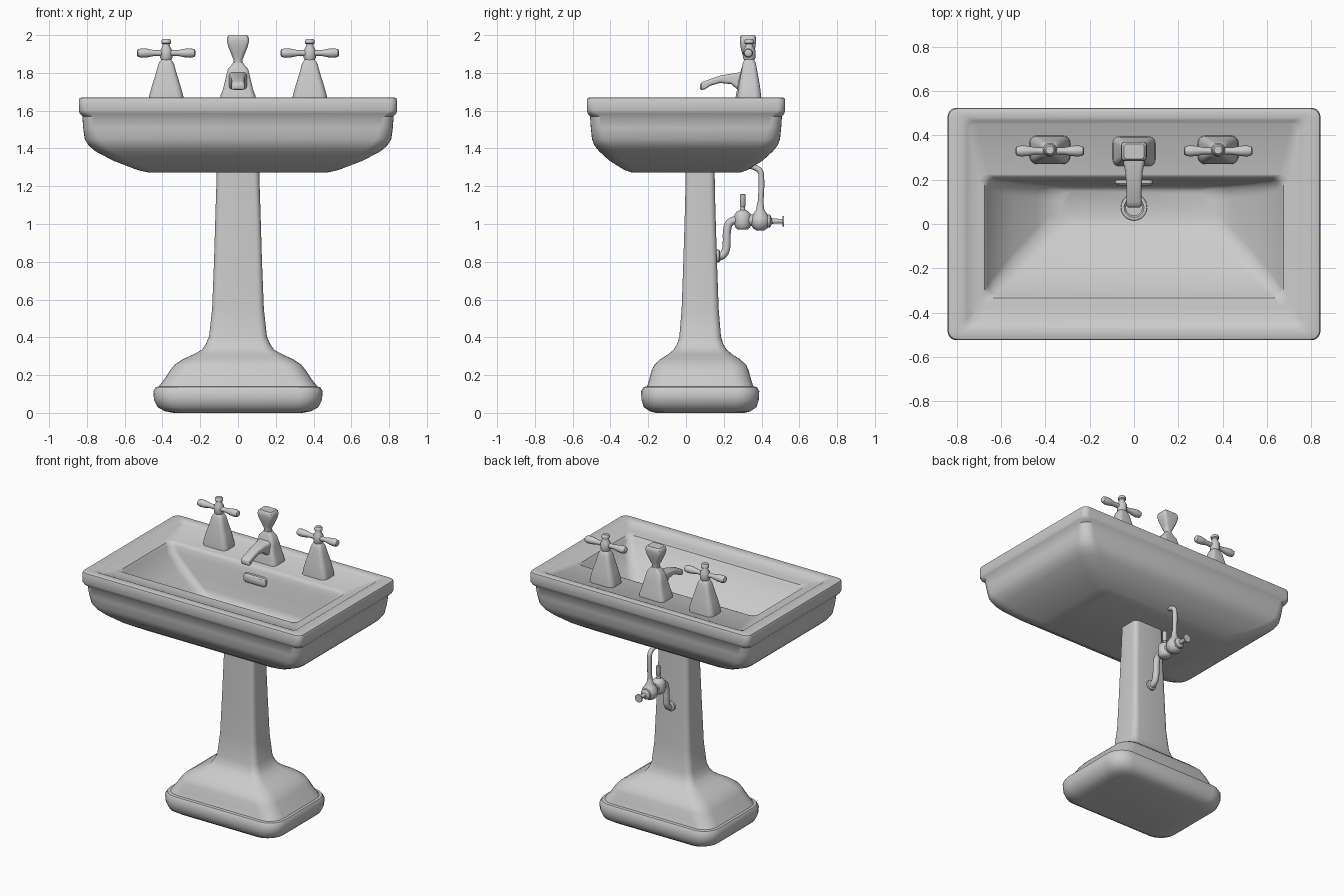
import bpy, bmesh
from math import cos, sin, pi


def ring(hx, hy, r, n):
    """Rounded rectangle outline."""
    r = min(r, hx, hy)
    pts = []
    for k, (sx, sy) in enumerate([(1, 1), (-1, 1), (-1, -1), (1, -1)]):
        for i in range(n + 1):
            a = (k + i / n) * pi / 2
            e = 0.9998  # keeps neighbouring corners from coinciding
            pts.append((sx * (hx - r * e) + r * e * cos(a), sy * (hy - r * e) + r * e * sin(a)))
    return pts


AXES = {
    'Z': lambda u, v, w: (u, v, w),
    'Y': lambda u, v, w: (u, w, v),
    'X': lambda u, v, w: (w, u, v),
}


def loft(name, sections, at=(0, 0, 0), axis='Z', n=5, angle=40):
    """Skin sections (position, half u, half v, corner radius, v offset) along an axis."""
    bm = bmesh.new()
    rows = []
    for w, hx, hy, r, off in sections:
        rows.append([bm.verts.new(AXES[axis](u, v + off, w)) for u, v in ring(hx, hy, r, n)])
    m = len(rows[0])
    for a, b in zip(rows, rows[1:]):
        for i in range(m):
            j = (i + 1) % m
            bm.faces.new((a[i], a[j], b[j], b[i]))
    bm.faces.new(rows[0])
    bm.faces.new(rows[-1])
    bmesh.ops.recalc_face_normals(bm, faces=bm.faces)
    me = bpy.data.meshes.new(name)
    bm.to_mesh(me)
    bm.free()
    ob = bpy.data.objects.new(name, me)
    bpy.context.collection.objects.link(ob)
    ob.location = at
    bpy.ops.object.select_all(action='DESELECT')
    ob.select_set(True)
    bpy.context.view_layer.objects.active = ob
    bpy.ops.object.shade_smooth_by_angle(angle=angle * pi / 180)
    return ob


def turned(name, profile, at, axis='Z'):
    """Round part from (position, radius) pairs."""
    return loft(name, [(w, r, r, r, 0) for w, r in profile], at, axis, n=5)


def pipe(name, pts, radius):
    cu = bpy.data.curves.new(name, 'CURVE')
    cu.dimensions = '3D'
    cu.bevel_depth = radius
    cu.bevel_resolution = 4
    cu.resolution_u = 6
    cu.use_fill_caps = True
    sp = cu.splines.new('BEZIER')
    sp.bezier_points.add(len(pts) - 1)
    for p, (y, z) in zip(sp.bezier_points, pts):
        p.co = (0, y, z)
        p.handle_left_type = p.handle_right_type = 'AUTO'
    ob = bpy.data.objects.new(name, cu)
    bpy.context.collection.objects.link(ob)
    return ob


# Basin: outer shell, rim, sunken deck, then down into the bowl
loft("basin", [
    (1.272, 0.47, 0.285, 0.05, 0), (1.285, 0.53, 0.325, 0.06, 0),
    (1.335, 0.66, 0.405, 0.08, 0), (1.385, 0.755, 0.46, 0.09, 0),
    (1.415, 0.79, 0.485, 0.09, 0), (1.45, 0.812, 0.498, 0.08, 0),
    (1.51, 0.82, 0.504, 0.07, 0), (1.57, 0.824, 0.508, 0.06, 0),
    (1.585, 0.838, 0.521, 0.05, 0), (1.60, 0.842, 0.525, 0.04, 0),
    (1.655, 0.842, 0.525, 0.04, 0), (1.666, 0.838, 0.521, 0.04, 0),
    (1.67, 0.828, 0.511, 0.035, 0), (1.67, 0.775, 0.475, 0.03, 0.003),
    (1.663, 0.755, 0.462, 0.03, 0.003), (1.652, 0.74, 0.448, 0.03, 0.003),
    (1.65, 0.70, 0.30, 0.04, -0.075), (1.645, 0.675, 0.275, 0.04, -0.06),
    (1.625, 0.66, 0.262, 0.04, -0.057), (1.59, 0.645, 0.25, 0.05, -0.052),
    (1.50, 0.55, 0.19, 0.06, -0.005), (1.41, 0.44, 0.125, 0.06, 0.05),
    (1.375, 0.39, 0.095, 0.06, 0.072), (1.36, 0.33, 0.07, 0.05, 0.078),
], n=6)

# Drain ring and overflow opening
turned("drain", [(0, 0.06), (0.008, 0.058), (0.01, 0.045), (0.003, 0.038)], (0, 0.075, 1.359))
loft("overflow", [(0, 0.085, 0.03, 0.02, 0), (-0.02, 0.085, 0.03, 0.02, 0),
                  (-0.028, 0.075, 0.022, 0.015, 0)], (0, 0.202, 1.565), 'Y')

# Pedestal column flaring out to the shoulder, and the rounded plinth
loft("pedestal", [
    (0.13, 0.425, 0.285, 0.10, 0), (0.15, 0.412, 0.278, 0.10, 0),
    (0.175, 0.392, 0.27, 0.10, 0), (0.225, 0.36, 0.257, 0.10, 0),
    (0.255, 0.335, 0.243, 0.09, 0), (0.285, 0.29, 0.21, 0.08, 0),
    (0.31, 0.235, 0.17, 0.06, 0), (0.335, 0.19, 0.14, 0.05, 0),
    (0.365, 0.17, 0.122, 0.045, 0), (0.405, 0.153, 0.11, 0.04, 0),
    (0.55, 0.137, 0.098, 0.035, 0), (0.80, 0.127, 0.089, 0.03, 0),
    (1.10, 0.118, 0.080, 0.03, 0), (1.25, 0.113, 0.077, 0.03, 0),
    (1.30, 0.113, 0.077, 0.03, 0),
], (0, 0.075, 0))
loft("plinth", [
    (0, 0.34, 0.235, 0.08, 0), (0.008, 0.385, 0.265, 0.10, 0),
    (0.03, 0.425, 0.298, 0.11, 0), (0.07, 0.445, 0.311, 0.12, 0),
    (0.115, 0.448, 0.313, 0.12, 0), (0.137, 0.435, 0.30, 0.11, 0),
    (0.142, 0.40, 0.27, 0.10, 0),
], (0, 0.075, 0))

# Tap handles, left and right
for side, x in (("left", -0.38), ("right", 0.38)):
    loft(side + "_tap_base", [
        (1.64, 0.093, 0.065, 0.035, 0), (1.68, 0.09, 0.063, 0.035, 0),
        (1.74, 0.073, 0.055, 0.03, 0), (1.80, 0.054, 0.044, 0.025, 0),
        (1.845, 0.042, 0.036, 0.022, 0), (1.862, 0.033, 0.03, 0.02, 0),
        (1.875, 0.022, 0.022, 0.02, 0),
    ], (x, 0.335, 0))
    turned(side + "_tap_hub", [(1.86, 0.022), (1.88, 0.032), (1.92, 0.032), (1.94, 0.02),
                               (1.952, 0.018), (1.957, 0.026), (1.97, 0.026), (1.98, 0.018)],
           (x, 0.335, 0))
    bar = [(0.155, 0.012), (0.15, 0.02), (0.13, 0.025), (0.10, 0.023), (0.06, 0.015), (0.03, 0.016)]
    turned(side + "_tap_lever", [(-w, r) for w, r in bar] + bar[::-1], (x, 0.33, 1.905), 'X')

# Faucet body, spout and knob
loft("faucet_body", [
    (1.64, 0.098, 0.068, 0.03, 0), (1.68, 0.092, 0.064, 0.03, 0),
    (1.71, 0.08, 0.058, 0.025, 0), (1.77, 0.066, 0.047, 0.022, 0),
    (1.82, 0.054, 0.036, 0.02, 0), (1.84, 0.036, 0.028, 0.018, 0),
    (1.855, 0.026, 0.024, 0.018, 0),
], (0, 0.328, 0))
loft("faucet_knob", [
    (1.84, 0.024, 0.022, 0.02, 0), (1.87, 0.024, 0.022, 0.02, 0),
    (1.90, 0.036, 0.03, 0.02, 0), (1.94, 0.052, 0.04, 0.02, 0),
    (1.97, 0.059, 0.043, 0.018, 0), (1.99, 0.056, 0.042, 0.018, 0),
    (2.0, 0.046, 0.034, 0.015, 0),
], (0, 0.328, 0))
loft("faucet_spout", [
    (0.32, 0.052, 0.05, 0.02, 1.755), (0.275, 0.048, 0.046, 0.02, 1.755),
    (0.24, 0.04, 0.028, 0.018, 1.768), (0.18, 0.035, 0.019, 0.015, 1.766),
    (0.13, 0.033, 0.018, 0.014, 1.75), (0.10, 0.034, 0.022, 0.012, 1.735),
    (0.082, 0.034, 0.02, 0.012, 1.729), (0.075, 0.026, 0.012, 0.01, 1.727),
], axis='Y')

# Supply plumbing behind the column
pipe("lower_pipe", [(0.13, 0.83), (0.185, 0.83), (0.208, 0.855), (0.215, 0.90), (0.217, 0.96),
                    (0.23, 1.005), (0.26, 1.02), (0.31, 1.02)], 0.021)
turned("wall_collar", [(0.15, 0.034), (0.175, 0.034), (0.18, 0.025)], (0, 0, 0.83), 'Y')
turned("valve_body", [(0.97, 0.025), (0.98, 0.038), (1.0, 0.044), (1.05, 0.044), (1.065, 0.032),
                      (1.075, 0.014), (1.09, 0.011), (1.095, 0.015), (1.155, 0.015), (1.16, 0.01)],
       (0, 0.30, 0))
turned("valve_link", [(0.30, 0.03), (0.40, 0.03)], (0, 0, 1.02), 'Y')
turned("stop_valve", [(0.965, 0.018), (0.975, 0.036), (1.0, 0.051), (1.03, 0.051), (1.055, 0.036),
                      (1.075, 0.022), (1.12, 0.015)], (0, 0.393, 0))
turned("stop_valve_handle", [(0.40, 0.034), (0.445, 0.034), (0.455, 0.014), (0.51, 0.012),
                             (0.511, 0.027), (0.52, 0.027)], (0, 0, 1.015), 'Y')
pipe("upper_pipe", [(0.393, 1.06), (0.397, 1.15), (0.399, 1.24), (0.392, 1.28), (0.37, 1.297),
                    (0.33, 1.31)], 0.015)
